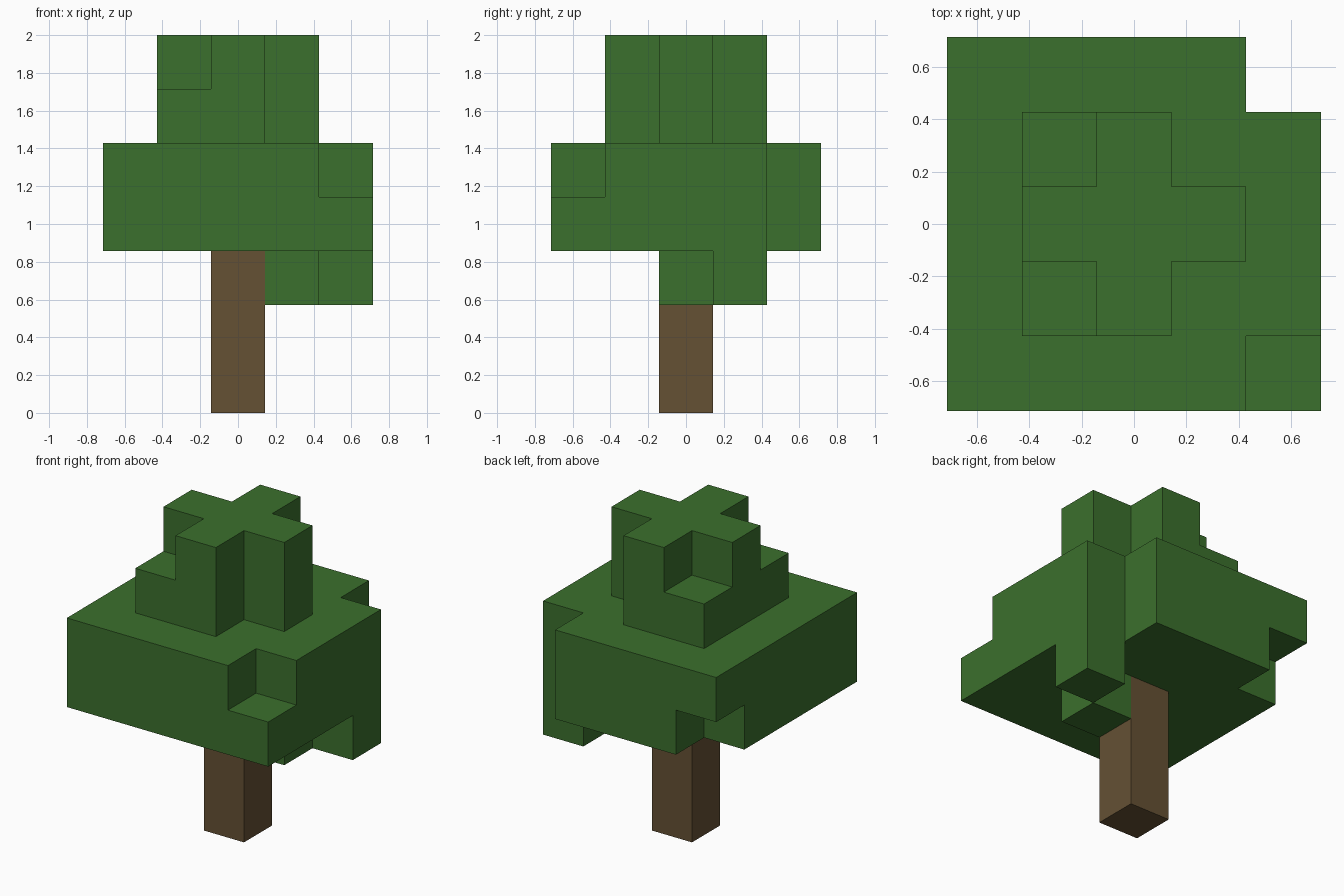
import bpy
import bmesh
from mathutils import Vector

cube = bpy.data.objects.get("Cube")
if cube:
    bpy.data.objects.remove(cube, do_unlink=True)

UNIT = 2 / 7  # edge of one block; the tree is seven blocks tall


def make_material(name, color):
    mat = bpy.data.materials.new(name)
    mat.use_nodes = True
    mat.diffuse_color = color
    mat.node_tree.nodes["Principled BSDF"].inputs["Base Color"].default_value = color
    return mat


def block(radius, low, high):
    """Square stack of block cells centred on the trunk axis."""
    span = range(-radius, radius + 1)
    return {(x, y, z) for x in span for y in span for z in range(low, high)}


def build(name, cells, solid, mat):
    """Skin a set of cells, leaving out faces hidden against other solid cells."""
    bm = bmesh.new()
    for cell in cells:
        center = Vector(cell) + Vector((0, 0, 0.5))
        for axis in range(3):
            for sign in (-1, 1):
                normal = Vector((0, 0, 0))
                normal[axis] = sign
                if tuple(int(c + n) for c, n in zip(cell, normal)) in solid:
                    continue
                u = Vector((0, 0, 0))
                u[(axis + 1) % 3] = 0.5
                v = normal.cross(u)
                mid = center + normal / 2
                corners = (mid - u - v, mid + u - v, mid + u + v, mid - u + v)
                bm.faces.new([bm.verts.new(p * UNIT) for p in corners])
    bmesh.ops.remove_doubles(bm, verts=bm.verts, dist=UNIT / 100)
    mesh = bpy.data.meshes.new(name)
    bm.to_mesh(mesh)
    bm.free()
    mesh.materials.append(mat)
    obj = bpy.data.objects.new(name, mesh)
    bpy.context.collection.objects.link(obj)


bark = make_material("bark brown", (0.130, 0.082, 0.034, 1))
leaf = make_material("leaf green", (0.044, 0.162, 0.026, 1))

# Trunk: a single column of blocks
trunk = block(0, 0, 3)

# Wide canopy with three nibbled corners
canopy = block(2, 3, 5) - {(2, 2, 3), (2, 2, 4), (2, -2, 4), (-2, 2, 3)}

# Crown: two corners missing entirely, two only in the top layer
crown = block(1, 5, 7) - {(1, s, z) for s in (-1, 1) for z in (5, 6)}
crown -= {(-1, s, 6) for s in (-1, 1)}

# Loose leaf blocks hanging under the canopy
hanging = {(1, 0, 2), (2, 1, 2)}

solid = trunk | canopy | crown | hanging
build("trunk", trunk, solid, bark)
build("canopy", canopy, solid, leaf)
build("crown", crown, solid, leaf)
build("hanging_leaves", hanging, solid, leaf)
